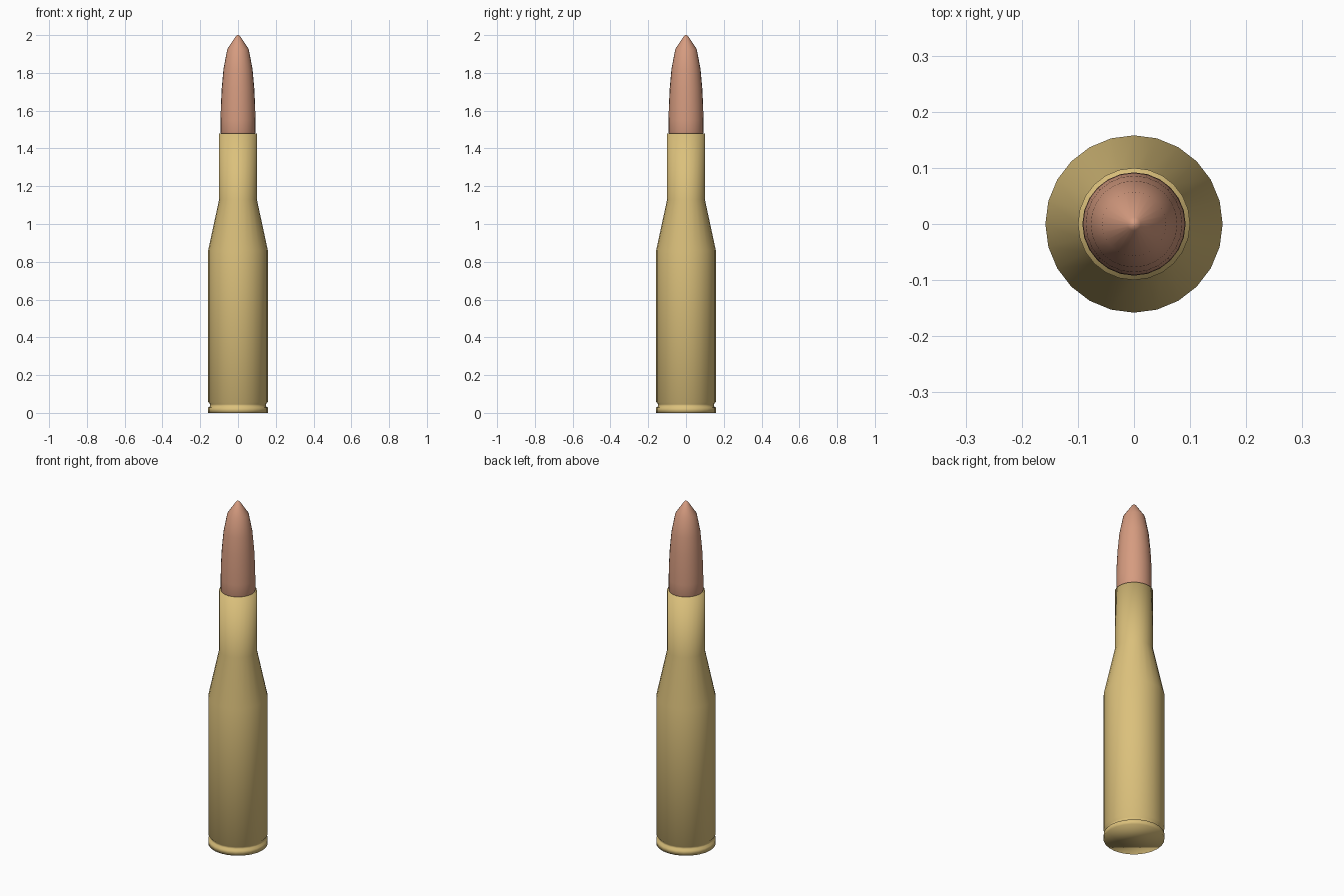
import bpy
import bmesh
from math import cos, sin, tau

cube = bpy.data.objects.get("Cube")
if cube:
    bpy.data.objects.remove(cube)

SIDES = 24


def make_material(name, rgb):
    mat = bpy.data.materials.new(name)
    mat.use_nodes = True
    colour = (*rgb, 1)
    mat.diffuse_color = colour
    bsdf = mat.node_tree.nodes["Principled BSDF"]
    bsdf.inputs["Base Color"].default_value = colour
    bsdf.inputs["Roughness"].default_value = 0.5
    return mat


def lathe(name, profile, mat):
    """Turn a (radius, height) profile around z and cap both ends."""
    bm = bmesh.new()
    rings = [[bm.verts.new((r * cos(tau * i / SIDES), r * sin(tau * i / SIDES), z))
              for i in range(SIDES)] for r, z in profile]
    for low, high in zip(rings, rings[1:]):
        for i in range(SIDES):
            j = (i + 1) % SIDES
            bm.faces.new((low[i], low[j], high[j], high[i]))
    bm.faces.new(rings[0][::-1])
    bm.faces.new(rings[-1])
    for face in bm.faces:
        face.smooth = True
    mesh = bpy.data.meshes.new(name)
    bm.to_mesh(mesh)
    bm.free()
    mesh.materials.append(mat)
    obj = bpy.data.objects.new(name, mesh)
    bpy.context.collection.objects.link(obj)
    return obj


brass = make_material("brass", (0.71, 0.53, 0.2))
copper = make_material("copper", (0.67, 0.33, 0.215))

# Case: rim, extractor groove, body, shoulder and neck
lathe("case", [(0.158, 0), (0.158, 0.028), (0.148, 0.034), (0.148, 0.046),
               (0.158, 0.058), (0.158, 0.86), (0.1, 1.13), (0.1, 1.48)], brass)

# Bullet: seated base, straight shank, curved nose and small blunt tip
lathe("bullet", [(0.087, 1.47), (0.092, 1.485), (0.092, 1.55), (0.091, 1.62),
                 (0.086, 1.72), (0.077, 1.82), (0.057, 1.925),
                 (0.012, 1.993), (0.004, 2)], copper)
